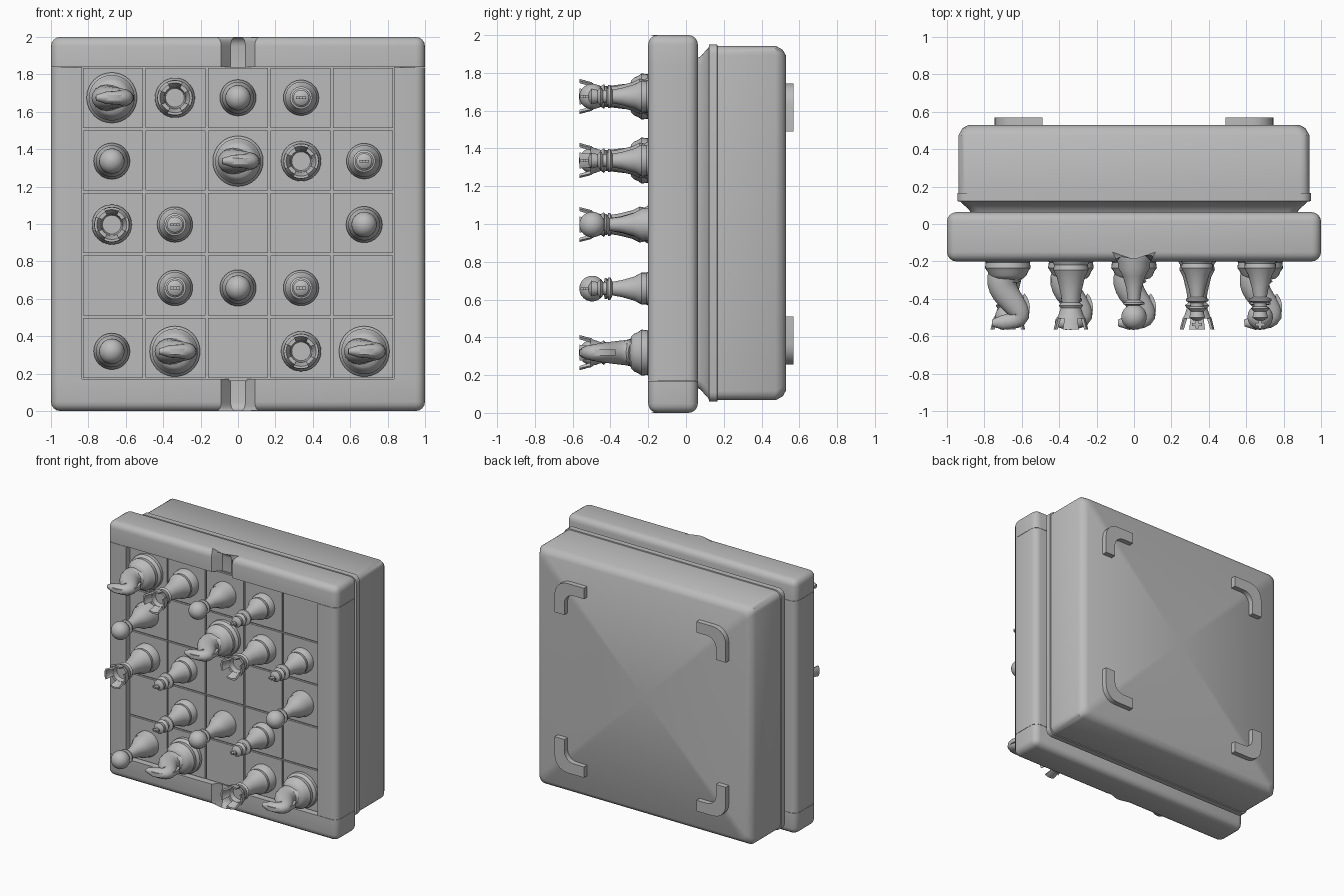
import bpy, bmesh
from math import sin, cos, pi, radians
from mathutils import Vector
from mathutils.geometry import interpolate_bezier

cube = bpy.data.objects.get("Cube")
if cube:
    bpy.data.objects.remove(cube)

grey = bpy.data.materials.new("plain_grey")
grey.use_nodes = True
grey.diffuse_color = (0.5, 0.5, 0.5, 1)
grey.node_tree.nodes["Principled BSDF"].inputs["Base Color"].default_value = (0.5, 0.5, 0.5, 1)
made = []


def finish(bm, name):
    bmesh.ops.recalc_face_normals(bm, faces=bm.faces)
    mesh = bpy.data.meshes.new(name)
    bm.to_mesh(mesh)
    bm.free()
    mesh.materials.append(grey)
    return mesh


def place(mesh, name, x=0, z=0):
    ob = bpy.data.objects.new(name, mesh)
    ob.location = (x, 0, z)
    bpy.context.collection.objects.link(ob)
    made.append(ob)
    return ob


def loft(bm, rings):
    """Skin closed rings of points and cap both ends."""
    rows = [[bm.verts.new(p) for p in ring] for ring in rings]
    n = len(rows[0])
    for a, b in zip(rows, rows[1:]):
        for i in range(n):
            j = (i + 1) % n
            bm.faces.new((a[i], a[j], b[j], b[i]))
    return bm.faces.new(rows[0][::-1]), bm.faces.new(rows[-1])


def lathe(bm, profile, n=32):
    """Turn (radius, depth) points about the axis that points forward."""
    loft(bm, [[(r * cos(2 * pi * i / n), -d, r * sin(2 * pi * i / n)) for i in range(n)]
              for r, d in profile])


def box(bm, x0, x1, y0, y1, z0, z1):
    loft(bm, [[(x0, y, z0), (x1, y, z0), (x1, y, z1), (x0, y, z1)] for y in (y0, y1)])


# Board: backing slab with a five by five grid of raised tiles
TILE = 0.334
bm = bmesh.new()
box(bm, -0.84, 0.84, -0.145, 0.06, 0.16, 1.84)
for i in range(-2, 3):
    for j in range(-2, 3):
        x, z, h = i * TILE, 1.005 + j * TILE, TILE / 2 - 0.006
        box(bm, x - h, x + h, -0.16, -0.14, z - h, z + h)
place(finish(bm, "board_tiles"), "board_tiles")


# Frame: end rails with a thumb notch, and plain side rails
def rounded(bm, test):
    edges = [e for e in bm.edges if test(*[v.co for v in e.verts])]
    bmesh.ops.bevel(bm, geom=edges, offset=0.05, segments=4, profile=0.5,
                    affect='EDGES', clamp_overlap=False)


half = [(1, 0.063), (1, -0.2), (0.09, -0.2), (0.04, -0.135)]
outline = half + [(-x, y) for x, y in reversed(half)]
for name, inner, outer in (("top_rail", 1.84, 2), ("bottom_rail", 0.17, 0)):
    bm = bmesh.new()
    loft(bm, [[(x, y, z) for x, y in outline] for z in (inner, outer)])
    rounded(bm, lambda a, b: (abs(a.z - outer) < 0.01 and abs(b.z - outer) < 0.01)
            or (abs(a.x) > 0.99 and abs(a.x - b.x) < 0.01 and abs(a.y - b.y) < 0.01))
    place(finish(bm, name), name)

for name, s in (("left_rail", 1), ("right_rail", -1)):
    bm = bmesh.new()
    box(bm, *sorted((s * 0.833, s * 1.0)), -0.2, 0.063, 0.172, 1.838)
    rounded(bm, lambda a, b: abs(a.x) > 0.99 and abs(b.x) > 0.99 and abs(a.z - b.z) > 0.1)
    place(finish(bm, name), name)


# Storage case behind the board: rounded square loops with a lip
def rounded_square(y, h, r=0.05, n=4):
    pts = []
    for q, (sx, sz) in enumerate(((1, 1), (-1, 1), (-1, -1), (1, -1))):
        for k in range(n + 1):
            a = (q + k / n) * pi / 2
            pts.append((sx * (h - r) + r * cos(a), y, 1.005 + sz * (h - r) + r * sin(a)))
    return pts


bm = bmesh.new()
case = [(0.05, 0.87), (0.075, 0.88), (0.12, 0.93), (0.122, 0.945), (0.165, 0.945),
        (0.167, 0.938), (0.475, 0.938), (0.512, 0.917), (0.53, 0.885)]
front_cap, back_cap = loft(bm, [rounded_square(y, h) for y, h in case])
bmesh.ops.poke(bm, faces=[back_cap])
place(finish(bm, "storage_case"), "storage_case")

# Corner feet: curved L brackets on the back
arc = [radians(18 * k) for k in range(6)]
bracket = [(0.49, 0.745)] + [(0.635 + 0.11 * sin(a), 0.635 + 0.11 * cos(a)) for a in arc]
bracket += [(0.745, 0.49), (0.66, 0.49)]
bracket += [(0.58 + 0.08 * cos(a), 0.58 + 0.08 * sin(a)) for a in arc] + [(0.49, 0.66)]
for side, sx in (("left", 1), ("right", -1)):
    for level, sz in (("upper", 1), ("lower", -1)):
        bm = bmesh.new()
        loft(bm, [[(sx * x, y, 1.0 + sz * z) for x, z in bracket] for y in (0.525, 0.57)])
        name = level + "_" + side + "_foot"
        place(finish(bm, name), name)


# Pawn: turned base, collar and ball
def pawn():
    bm = bmesh.new()
    ball = [(0.068 * sin(a), 0.497 - 0.068 * cos(a))
            for a in [radians(25 + 15 * k) for k in range(11)]]
    lathe(bm, [(0.097, 0.15), (0.097, 0.185), (0.085, 0.21), (0.085, 0.235), (0.06, 0.28),
               (0.042, 0.34), (0.033, 0.405), (0.055, 0.42), (0.055, 0.43)] + ball)
    return finish(bm, "pawn")


# King: turned body with two collars and a cross
def king():
    bm = bmesh.new()
    lathe(bm, [(0.095, 0.15), (0.095, 0.185), (0.08, 0.21), (0.085, 0.235), (0.065, 0.27),
               (0.045, 0.34), (0.036, 0.39), (0.06, 0.4), (0.06, 0.412), (0.035, 0.422),
               (0.034, 0.44), (0.05, 0.453), (0.034, 0.468), (0.042, 0.5), (0.02, 0.515)])
    box(bm, -0.008, 0.008, -0.558, -0.51, -0.007, 0.007)
    box(bm, -0.026, 0.026, -0.546, -0.53, -0.007, 0.007)
    return finish(bm, "king")


# Rook: turned tower with four flared battlements
def rook():
    bm = bmesh.new()
    lathe(bm, [(0.107, 0.15), (0.107, 0.19), (0.09, 0.22), (0.095, 0.245), (0.075, 0.285),
               (0.057, 0.36), (0.048, 0.42), (0.065, 0.435), (0.055, 0.45), (0.068, 0.49),
               (0.078, 0.505), (0.058, 0.505), (0.05, 0.47)])
    section = [(0.058, 0.5), (0.076, 0.5), (0.093, 0.565), (0.08, 0.565)]
    for q in range(4):
        angles = [q * pi / 2 + radians(9 * k) for k in range(-3, 4)]
        loft(bm, [[(r * cos(a), -d, r * sin(a)) for r, d in section] for a in angles])
    return finish(bm, "rook")


# Knight: round base, curling neck and snout, thin curved crest
def knight():
    bm = bmesh.new()
    lathe(bm, [(0.135, 0.15), (0.135, 0.185), (0.118, 0.205), (0.122, 0.235), (0.108, 0.255),
               (0.1, 0.275), (0.085, 0.29), (0.05, 0.3)])
    path = interpolate_bezier(Vector((0, -0.25, 0)), Vector((-0.14, -0.38, 0)),
                              Vector((0.27, -0.52, 0)), Vector((-0.085, -0.53, 0)), 18)
    rings = []
    for i, p in enumerate(path):
        t = i / 17
        along = (path[min(i + 1, 17)] - path[max(i - 1, 0)]).normalized()
        across = along.cross(Vector((0, 0, 1)))
        r = (0.088 - 0.052 * t) * (0.5 if i == 17 else 1)
        rings.append([p + across * r * cos(k * pi / 8) + Vector((0, 0, 0.85 * r * sin(k * pi / 8)))
                      for k in range(16)])
    loft(bm, rings)
    crest = []
    for k in range(13):
        a = radians(-40 + 12 * k)
        inner = 0.118 - 0.012 - 0.035 * sin(pi * k / 12)
        crest.append([(r * cos(a), -0.448 - r * sin(a), z)
                      for r, z in ((inner, -0.016), (0.118, -0.016), (0.118, 0.016), (inner, 0.016))])
    loft(bm, crest)
    return finish(bm, "knight")


# Set the pieces out, top row first
kinds = {"p": pawn(), "k": king(), "r": rook(), "n": knight()}
for row, line in enumerate(("nrpk.", "p.nrk", "rk..p", ".kpk.", "pn.rn")):
    for col, key in enumerate(line):
        if key != ".":
            mesh = kinds[key]
            place(mesh, mesh.name + "_row%d_col%d" % (row + 1, col + 1),
                  (col - 2) * TILE * 1.01, 1.675 - row * 0.339)

# Smooth shading with kept creases
for ob in bpy.context.selected_objects:
    ob.select_set(False)
for ob in made:
    ob.select_set(True)
bpy.context.view_layer.objects.active = made[0]
bpy.ops.object.shade_smooth_by_angle(angle=radians(35))
